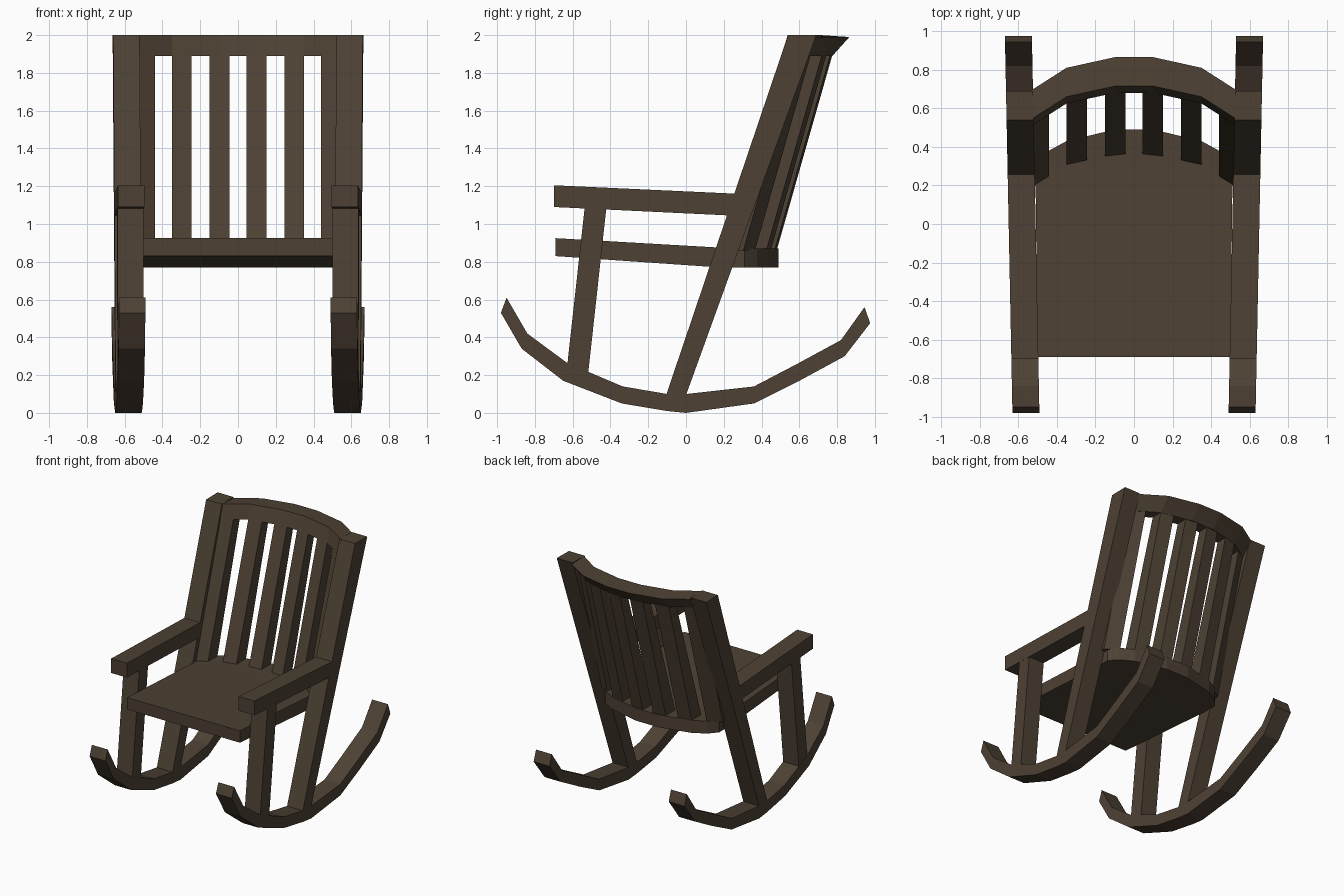
import bpy, bmesh

if "Cube" in bpy.data.objects:
    bpy.data.objects.remove(bpy.data.objects["Cube"])

wood = bpy.data.materials.new("dark_wood")
wood.diffuse_color = (0.075, 0.053, 0.034, 1)
wood.use_nodes = True
wood.node_tree.nodes["Principled BSDF"].inputs["Base Color"].default_value = wood.diffuse_color


def loft(name, rings, mirror=False):
    """Join a run of four-cornered sections into a closed solid."""
    bm = bmesh.new()
    vs = [[bm.verts.new(p) for p in r] for r in rings]
    for a, b in zip(vs, vs[1:]):
        for i in range(4):
            j = (i + 1) % 4
            bm.faces.new((a[i], a[j], b[j], b[i]))
    bm.faces.new(vs[0][::-1])
    bm.faces.new(vs[-1])
    bmesh.ops.recalc_face_normals(bm, faces=bm.faces)
    me = bpy.data.meshes.new(name)
    bm.to_mesh(me)
    bm.free()
    me.materials.append(wood)
    ob = bpy.data.objects.new(name, me)
    bpy.context.collection.objects.link(ob)
    if mirror:
        ob.modifiers.new("mirror", 'MIRROR')
    return ob


def side_part(name, pairs, half=0.07):
    """Side frame piece from (y, z) edge pairs; the frame splays out to the back."""
    rings = []
    for (y0, z0), (y1, z1) in pairs:
        c0, c1 = 0.58 + 0.02 * y0, 0.58 + 0.02 * y1
        rings.append([(c0 - half, y0, z0), (c0 + half, y0, z0),
                      (c1 + half, y1, z1), (c1 - half, y1, z1)])
    return loft(name, rings, True)


def bow(x):
    """Backward bow of the back rest across its width."""
    knots = [(0, 0.175), (0.1, 0.175), (0.35, 0.12), (0.53, 0), (0.6, -0.01)]
    x = abs(x)
    for (x0, d0), (x1, d1) in zip(knots, knots[1:]):
        if x <= x1:
            return d0 + (d1 - d0) * (x - x0) / (x1 - x0)
    return 0


# Rockers
side_part("rocker", [
    ((-0.98, 0.53), (-0.95, 0.61)), ((-0.87, 0.34), (-0.84, 0.42)),
    ((-0.65, 0.17), (-0.63, 0.265)), ((-0.34, 0.05), (-0.335, 0.14)),
    ((-0.1, 0.01), (-0.1, 0.10)), ((0.0, 0.0), (0.0, 0.10)),
    ((0.36, 0.05), (0.36, 0.14)), ((0.6, 0.17), (0.58, 0.255)),
    ((0.84, 0.30), (0.82, 0.385)), ((0.975, 0.475), (0.945, 0.56))])

# Legs and armrests
side_part("back_post", [((-0.11, 0.08), (-0.005, 0.08)), ((0.54, 2.0), (0.69, 2.0))])
side_part("front_leg", [((-0.63, 0.24), (-0.52, 0.19)), ((-0.535, 1.10), (-0.42, 1.10))], 0.069)
side_part("armrest", [((-0.7, 1.09), (-0.7, 1.205)), ((0.235, 1.045), (0.275, 1.16))])

# Seat with rounded back edge
seat = [(-0.69, 0.5, 0.83, 0.925), (0.18, 0.51, 0.77, 0.875), (0.31, 0.51, 0.77, 0.87),
        (0.375, 0.45, 0.77, 0.87), (0.43, 0.35, 0.77, 0.87), (0.49, 0.1, 0.77, 0.87)]
loft("seat", [[(-w, y, b), (w, y, b), (w, y, t), (-w, y, t)] for y, w, b, t in seat])

# Bowed top rail
rail = []
for x in (-0.54, -0.35, -0.1, 0.1, 0.35, 0.54):
    d = bow(x)
    rail.append([(x, 0.505 + d, 1.89), (x, 0.54 + d, 2.0),
                 (x, 0.69 + d, 1.99), (x, 0.6 + d, 1.89)])
loft("top_rail", rail)

# Back slats, narrow ones joined to the posts at the sides
for i, (x0, x1) in enumerate([(0.045, 0.15), (0.245, 0.35), (0.44, 0.54)]):
    rings = []
    for z, f, b in ((0.86, 0.185, 0.305), (1.895, 0.512, 0.6)):
        d0, d1 = bow(x0), bow(x1)
        rings.append([(x0, f + d0, z), (x1, f + d1, z), (x1, b + d1, z), (x0, b + d0, z)])
    loft("back_slat_%d" % (i + 1), rings, True)
